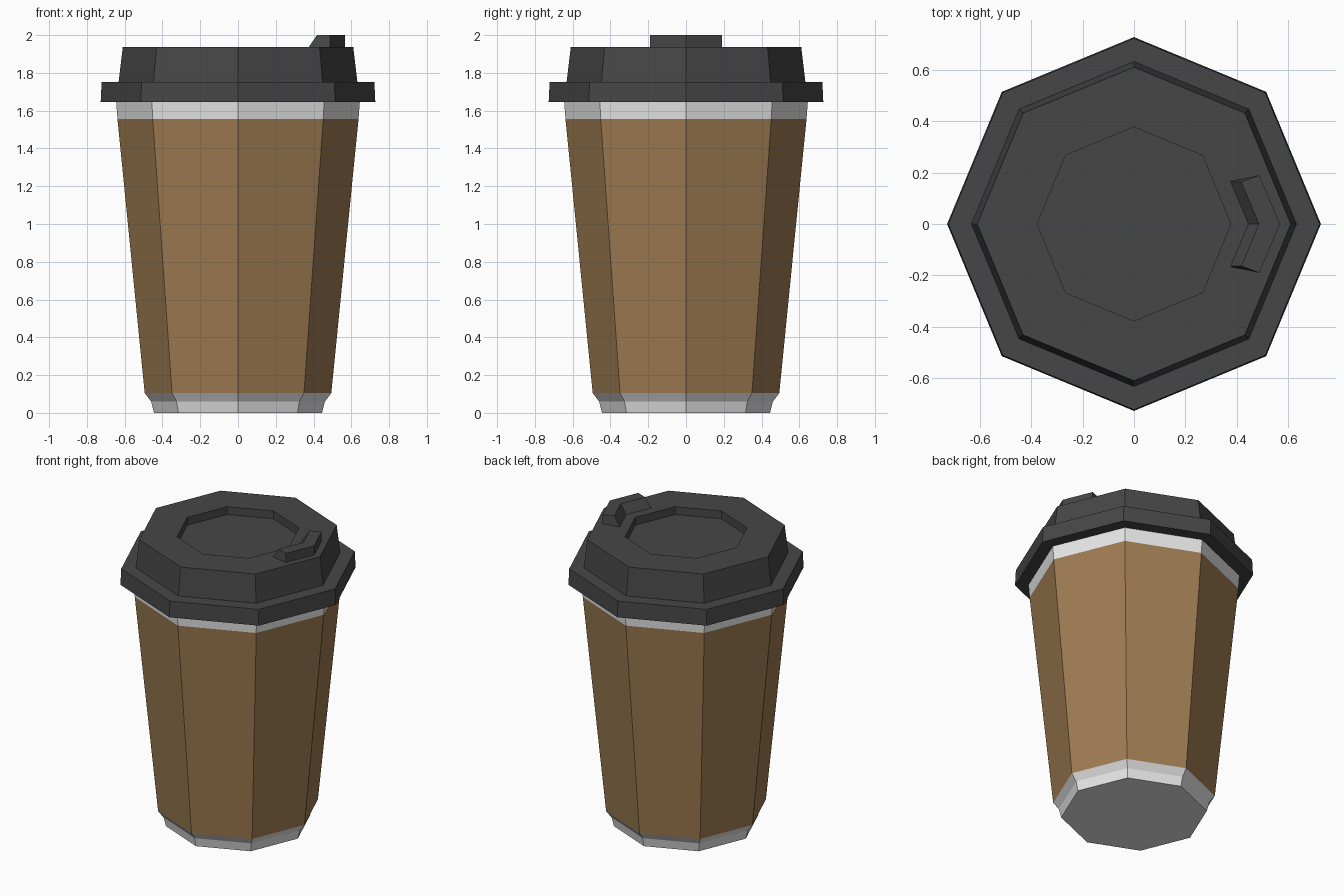
import bpy, bmesh, math

if "Cube" in bpy.data.objects:
    bpy.data.objects.remove(bpy.data.objects["Cube"])

SIDES = 8


def material(name, rgb):
    m = bpy.data.materials.new(name)
    m.diffuse_color = (*rgb, 1)
    m.use_nodes = True
    m.node_tree.nodes["Principled BSDF"].inputs["Base Color"].default_value = m.diffuse_color
    return m


WHITE = material("paper_white", (0.8, 0.8, 0.8))
BROWN = material("cardboard_brown", (0.345, 0.2, 0.083))
BLACK = material("lid_charcoal", (0.062, 0.062, 0.062))


def finish(name, bm, mats):
    bmesh.ops.recalc_face_normals(bm, faces=bm.faces)
    me = bpy.data.meshes.new(name)
    bm.to_mesh(me)
    bm.free()
    for m in mats:
        me.materials.append(m)
    ob = bpy.data.objects.new(name, me)
    bpy.context.collection.objects.link(ob)
    return ob


def loft(bm, rings, closed=True):
    """Bridge successive vertex rings with quads."""
    rows = [[bm.verts.new(p) for p in r] for r in rings]
    n = len(rows[0])
    for a, b in zip(rows, rows[1:]):
        for i in range(n):
            j = (i + 1) % n
            bm.faces.new((a[i], a[j], b[j], b[i]))
    if closed:
        bm.faces.new(rows[0])
        bm.faces.new(rows[-1])


def octagon(r, z):
    return [(r * math.cos(2 * math.pi * i / SIDES),
             r * math.sin(2 * math.pi * i / SIDES), z) for i in range(SIDES)]


# Paper cup with cardboard sleeve band, coloured by height
bm = bmesh.new()
loft(bm, [octagon(r, z) for r, z in [
    (0.445, 0), (0.46, 0.06), (0.494, 0.105), (0.638, 1.555), (0.646, 1.66)]])
for f in bm.faces:
    if 0.11 < f.calc_center_median().z < 1.5:
        f.material_index = 1
finish("cup", bm, [WHITE, BROWN])

# Lid: wide rim, tapered upper wall, flat top with a sunken centre
bm = bmesh.new()
loft(bm, [octagon(r, z) for r, z in [
    (0.6, 1.645), (0.727, 1.645), (0.722, 1.752), (0.632, 1.752),
    (0.61, 1.938), (0.377, 1.938), (0.377, 1.885)]])
finish("lid", bm, [BLACK])

# Sipping spout: bent bar following one corner of the lid
Z0, Z1 = 1.93, 2.0


def end(s):
    return [(0.37, 0.165 * s, Z0), (0.418, 0.163 * s, Z1),
            (0.488, 0.19 * s, Z1), (0.488, 0.19 * s, Z0)]


middle = [(0.44, 0, Z0), (0.486, 0, Z1), (0.567, 0, Z1), (0.567, 0, Z0)]
bm = bmesh.new()
loft(bm, [end(-1), middle, end(1)])
finish("spout", bm, [BLACK])
